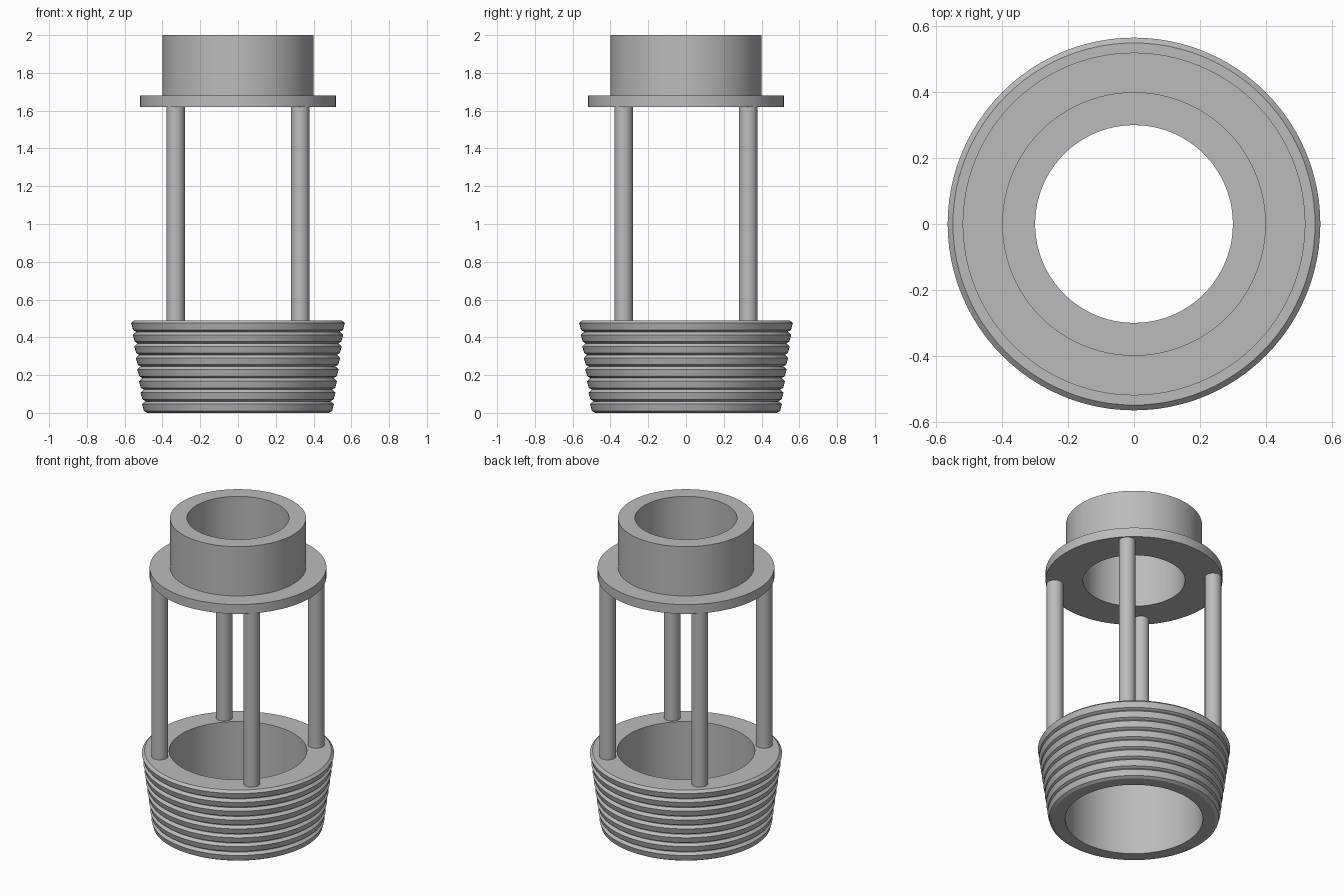
import bpy
import math

if "Cube" in bpy.data.objects:
    bpy.data.objects.remove(bpy.data.objects["Cube"], do_unlink=True)

grey = bpy.data.materials.new("plain grey")
grey.use_nodes = True
colour = (0.5, 0.5, 0.5, 1)
grey.diffuse_color = colour
grey.node_tree.nodes["Principled BSDF"].inputs["Base Color"].default_value = colour


def finish(obj, name):
    obj.name = name
    obj.data.materials.append(grey)
    bpy.ops.object.select_all(action="DESELECT")
    obj.select_set(True)
    bpy.context.view_layer.objects.active = obj
    bpy.ops.object.shade_smooth_by_angle(angle=math.radians(20))


def lathe(name, profile, steps=96):
    """Revolve a closed (radius, z) outline, listed counter-clockwise, about z."""
    n = len(profile)
    verts, faces = [], []
    for i in range(steps):
        a = math.tau * i / steps
        verts += [(r * math.cos(a), r * math.sin(a), z) for r, z in profile]
        j = (i + 1) % steps
        for k in range(n):
            m = (k + 1) % n
            faces.append((i * n + k, j * n + k, j * n + m, i * n + m))
    mesh = bpy.data.meshes.new(name)
    mesh.from_pydata(verts, [], faces)
    obj = bpy.data.objects.new(name, mesh)
    bpy.context.collection.objects.link(obj)
    finish(obj, name)


# Tapered base ring with eight stacked ribs
RIBS, TOP, BORE = 8, 0.49, 0.405
pitch = TOP / RIBS
outline = [(BORE, 0)]
for i in range(RIBS):
    z = i * pitch
    r = 0.508 + 0.0082 * i
    outline += [(r - 0.028, z), (r - 0.01, z + 0.01),
                (r, z + 0.046), (r - 0.016, z + pitch)]
outline.append((BORE, TOP))
lathe("threaded_base", outline)

# Flange and neck sharing one bore
lathe("top_collar", [(0.3, 1.62), (0.52, 1.62), (0.52, 1.68),
                     (0.4, 1.68), (0.4, 2), (0.3, 2)])

# Four support rods
for y, depth_name in ((-0.33, "front"), (0.33, "back")):
    for x, side in ((-0.33, "right"), (0.33, "left")):
        bpy.ops.mesh.primitive_cylinder_add(
            vertices=32, radius=0.049, depth=1.62 - TOP,
            location=(x, y, (1.62 + TOP) / 2))
        finish(bpy.context.object, f"{depth_name}_{side}_rod")
